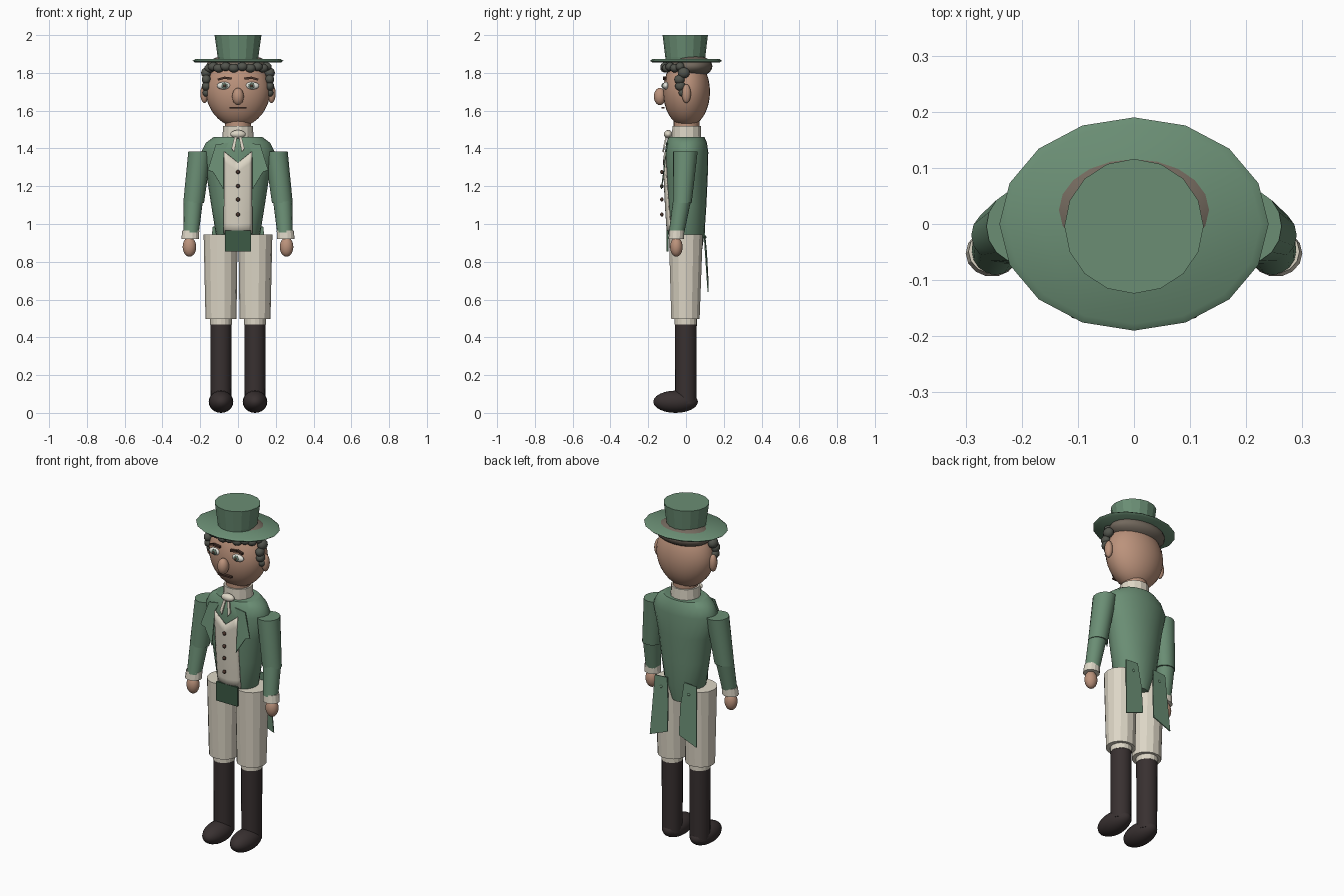
import bpy, math
from mathutils import Vector

if "Cube" in bpy.data.objects:
    bpy.data.objects.remove(bpy.data.objects["Cube"])

def mat(name, r, g, b):
    m = bpy.data.materials.new(name)
    m.diffuse_color = (r, g, b, 1)
    m.use_nodes = True
    m.node_tree.nodes["Principled BSDF"].inputs["Base Color"].default_value = m.diffuse_color
    return m

GREEN = mat("coat_green", .145, .27, .175)
DARK = mat("deep_green", .045, .10, .06)
CREAM = mat("cream_cloth", .72, .67, .56)
SKIN = mat("skin", .50, .29, .20)
CAP = mat("crown_hair", .17, .14, .11)
CURL = mat("curl_grey", .085, .09, .075)
BOOT = mat("boot_black", .04, .03, .03)
BROWN = mat("dark_brown", .07, .035, .025)
WHITE = mat("eye_white", .78, .78, .72)
IRIS = mat("iris", .13, .19, .15)

def mesh(name, verts, faces, m, smooth=None, thick=0):
    me = bpy.data.meshes.new(name)
    me.from_pydata(verts, [], faces)
    me.materials.append(m)
    o = bpy.data.objects.new(name, me)
    bpy.context.collection.objects.link(o)
    if thick:
        s = o.modifiers.new("thickness", 'SOLIDIFY')
        s.thickness, s.offset = thick, 0
    if smooth:
        shade(o, smooth)
    return o

def shade(o, angle):
    bpy.ops.object.select_all(action='DESELECT')
    o.select_set(True)
    bpy.context.view_layer.objects.active = o
    bpy.ops.object.shade_smooth_by_angle(angle=math.radians(angle))

def loft(name, rings, m, n=16, smooth=None):
    """Stack of horizontal ellipses, bottom to top: (x, y, z, rx, ry)."""
    v = [(x + rx * math.cos(2 * math.pi * i / n), y + ry * math.sin(2 * math.pi * i / n), z)
         for x, y, z, rx, ry in rings for i in range(n)]
    f = [(k * n + i, k * n + (i + 1) % n, (k + 1) * n + (i + 1) % n, (k + 1) * n + i)
         for k in range(len(rings) - 1) for i in range(n)]
    f += [tuple(range(n))[::-1], tuple(range(len(v) - n, len(v)))]
    return mesh(name, v, f, m, smooth)

def ball(name, loc, r, m, seg=20, rings=12):
    bpy.ops.mesh.primitive_uv_sphere_add(segments=seg, ring_count=rings, radius=1, location=loc)
    o = bpy.context.object
    o.name, o.scale = name, r
    o.data.materials.append(m)
    o.data.shade_smooth()
    return o

def box(name, loc, size, m, tilt=0):
    bpy.ops.mesh.primitive_cube_add(size=1, location=loc, rotation=(0, tilt, 0))
    o = bpy.context.object
    o.name, o.scale = name, size
    o.data.materials.append(m)
    return o

# Torso, tapering to a narrow waist between the breeches
TORSO = [(.86, .07, .082), (.95, .118, .095), (1.1, .142, .105), (1.25, .165, .112),
         (1.38, .195, .115), (1.43, .17, .108), (1.46, .13, .095)]
loft("coat_body", [(0, .003, z, rx, ry) for z, rx, ry in TORSO], GREEN, 24, 45)

def chest_y(x, z):
    """Front surface of the coat at x, z."""
    for (z0, a0, b0), (z1, a1, b1) in zip(TORSO, TORSO[1:]):
        if z <= z1:
            t = (z - z0) / (z1 - z0)
            rx, ry = a0 + t * (a1 - a0), b0 + t * (b1 - b0)
            return .003 - ry * math.sqrt(max(0, 1 - (x / rx) ** 2))
    return -.09

# Waistcoat panel with a V neck, following the chest
cols, rows = 9, 9
vv = []
for j in range(rows):
    for i in range(cols):
        x = -.074 + .148 * i / (cols - 1)
        z = .95 + (1.325 + abs(x) * .8 - .95) * j / (rows - 1)
        vv.append((x, chest_y(x, z) - .006, z))
ff = [(j * cols + i, j * cols + i + 1, (j + 1) * cols + i + 1, (j + 1) * cols + i)
      for j in range(rows - 1) for i in range(cols - 1)]
mesh("waistcoat", vv, ff, CREAM, 40, .008)
box("front_flap", (0, -.098, .91), (.138, .012, .112), DARK)
for z in (1.05, 1.13, 1.20, 1.275):
    ball("waistcoat_button", (0, -.128, z), (.011, .009, .011), BROWN, 10, 6)

# Neck, collar and neckcloth
loft("neck", [(0, .003, 1.45, .068, .068), (0, .003, 1.56, .068, .068)], SKIN, 16, 40)
loft("collar", [(0, .003, 1.445, .083, .08), (0, .003, 1.52, .079, .077)], CREAM, 14)
ball("neckcloth_knot", (0, -.094, 1.475), (.04, .023, .022), CREAM)

# Hat and hair crown
loft("hat_brim", [(0, 0, 1.854, .226, .178), (0, 0, 1.864, .24, .19),
                  (0, 0, 1.873, .226, .178)], GREEN, 16, 60)
loft("hat_crown", [(0, -.004, 1.868, .104, .104), (0, -.004, 1.885, .108, .106),
                   (0, -.004, 2.0, .124, .12)], GREEN, 16)
ball("hair_cap", (0, .025, 1.835), (.17, .115, .063), CAP, 20, 12)

# Head and face, jaw slightly narrower than the brow
head = ball("head", (0, .003, 1.70), (.172, .124, .187), SKIN, 28, 18)
for v in head.data.vertices:
    if v.co.z < 0:
        v.co.x *= 1 + .07 * v.co.z
ball("nose", (0, -.138, 1.675), (.031, .032, .046), SKIN)
box("mouth", (0, -.121, 1.615), (.088, .016, .009), BROWN)

# Hairline curls
for k in range(10):
    a = math.radians(196 + 148 * k / 9)
    ball("front_curl", (.155 * math.cos(a), .112 * math.sin(a), 1.825 + .008 * (k % 2)),
         (.029, .025, .023), CURL, 12, 8)

for s in (-1, 1):
    # Eyes, brows, ears, temple curls
    ball("eye", (s * .075, -.107, 1.732), (.037, .016, .02), WHITE)
    ball("iris", (s * .072, -.119, 1.732), (.017, .008, .016), IRIS, 14, 8)
    ball("pupil", (s * .072, -.125, 1.732), (.008, .005, .008), BROWN, 10, 6)
    box("brow_inner", (s * .054, -.116, 1.772), (.042, .014, .012), BROWN, -s * .12)
    box("brow_outer", (s * .09, -.109, 1.769), (.036, .014, .011), BROWN, s * .28)
    ball("ear", (s * .178, .002, 1.69), (.022, .024, .05), SKIN, 14, 10)
    for y, z, r in ((-.012, 1.80, .032), (-.035, 1.765, .028), (-.03, 1.73, .028), (-.015, 1.695, .024)):
        ball("temple_curl", (s * .168, y, z), (r * .85, r, r * .9), CURL, 12, 8)

    # Sleeve in two tapered pieces, cuff and hand
    loft("forearm", [(s * .248, -.05, .955, .041, .041), (s * .236, -.02, 1.13, .051, .048)],
         GREEN, 16, 40)
    loft("upper_arm", [(s * .235, -.02, 1.11, .055, .05), (s * .202, -.004, 1.385, .061, .066)],
         GREEN, 16, 40)
    loft("cuff", [(s * .253, -.052, .92, .047, .042), (s * .25, -.049, .965, .045, .04)], CREAM, 14)
    ball("hand", (s * .257, -.051, .879), (.036, .033, .052), SKIN)

    # Breeches, knee band, boot and shoe
    loft("breeches_leg", [(s * .09, -.003, .498, .082, .077), (s * .092, -.001, .945, .09, .092)],
         CREAM, 14)
    loft("knee_band", [(s * .09, -.001, .468, .058, .06), (s * .09, -.001, .51, .058, .06)], CREAM, 16)
    loft("boot_shaft", [(s * .09, -.001, .05, .055, .056), (s * .09, -.001, .478, .056, .058)],
         BOOT, 20, 40)
    ball("boot_foot", (s * .09, -.055, .059), (.065, .118, .059), BOOT)

    # Lapel, neckcloth tail and shirt-front green notch
    lapel = [(.05, 1.43), (.118, 1.42), (.16, 1.285), (.132, 1.275), (.078, 1.185), (.075, 1.38)]
    mesh("lapel", [(s * x, -.098 - (1.43 - z) * .13, z) for x, z in lapel],
         [(0, 1, 2, 3, 4, 5)], GREEN, thick=.006)
    mesh("neckcloth_tail", [(s * .004, -.104, 1.465), (s * .018, -.104, 1.465),
                            (s * .034, -.118, 1.40), (s * .02, -.122, 1.38)],
         [(0, 1, 2, 3)], CREAM, thick=.008)

    # Coat tails with a button each
    mesh("coat_tail", [(s * .055, .094, .99), (s * .135, .094, .985),
                       (s * .152, .117, .64), (s * .037, .117, .685), (s * .04, .108, .85)],
         [(0, 1, 2, 3, 4)], GREEN, thick=.006)
    ball("tail_button", (s * .09, .102, .93), (.008, .007, .008), GREEN, 8, 6)
